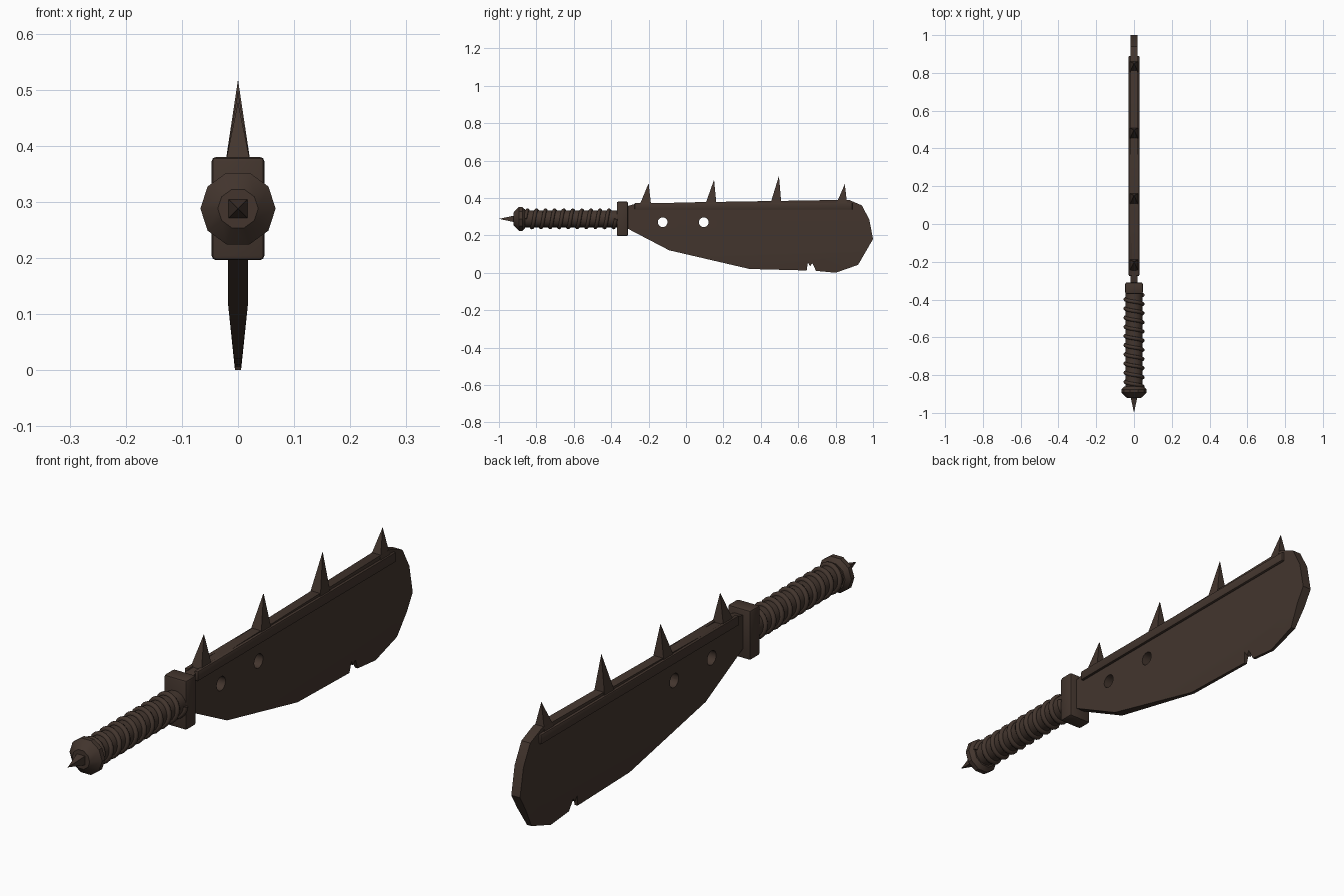
import bpy, bmesh, math
from mathutils import Matrix, Vector

if "Cube" in bpy.data.objects:
    bpy.data.objects.remove(bpy.data.objects["Cube"])

AXIS_Z = 0.288  # height of the grip's centre line

metal = bpy.data.materials.new("dark brown metal")
metal.use_nodes = True
color = (0.056, 0.036, 0.027, 1)
metal.diffuse_color = color
metal.node_tree.nodes["Principled BSDF"].inputs["Base Color"].default_value = color


def finish(name, bm, smooth=False):
    bmesh.ops.recalc_face_normals(bm, faces=bm.faces)
    mesh = bpy.data.meshes.new(name)
    bm.to_mesh(mesh)
    bm.free()
    obj = bpy.data.objects.new(name, mesh)
    bpy.context.collection.objects.link(obj)
    mesh.materials.append(metal)
    if smooth:
        select(obj)
        bpy.ops.object.shade_smooth_by_angle(angle=math.radians(30))
    return obj


def select(obj):
    bpy.ops.object.select_all(action="DESELECT")
    obj.select_set(True)
    bpy.context.view_layer.objects.active = obj


def box(name, low, high, bevel):
    bm = bmesh.new()
    low, high = Vector(low), Vector(high)
    bmesh.ops.create_cube(bm, size=1, matrix=Matrix.Translation((low + high) / 2)
                          @ Matrix.Diagonal((*(high - low), 1)))
    bmesh.ops.bevel(bm, geom=bm.edges[:], offset=bevel, segments=2, profile=0.5, affect="EDGES")
    return finish(name, bm, True)


def lathe(name, profile, sides):
    """Rings of (y, radius) around the grip axis, closed at both ends."""
    bm = bmesh.new()
    rings = []
    for y, r in profile:
        angles = [2 * math.pi * i / sides for i in range(sides)]
        rings.append([bm.verts.new((r * math.cos(a), y, AXIS_Z + r * math.sin(a))) for a in angles])
    for a, b in zip(rings, rings[1:]):
        for i in range(sides):
            j = (i + 1) % sides
            bm.faces.new((a[i], a[j], b[j], b[i]))
    bm.faces.new(rings[0])
    bm.faces.new(rings[-1])
    return finish(name, bm, True)


def pyramid(name, base, apex):
    bm = bmesh.new()
    corners = [bm.verts.new(p) for p in base]
    tip = bm.verts.new(apex)
    bm.faces.new(corners)
    for i in range(4):
        bm.faces.new((corners[i], corners[(i + 1) % 4], tip))
    return finish(name, bm)


# Blade: side outline (y, z) with a nick in the cutting edge
outline = [(-0.32, 0.355), (-0.27, 0.368), (0, 0.376), (0.87, 0.39), (0.94, 0.36), (0.98, 0.285),
           (1, 0.18), (0.92, 0.042), (0.8, 0.008), (0.695, 0.01), (0.676, 0.05), (0.663, 0.035),
           (0.652, 0.055), (0.645, 0.012), (0.34, 0.02), (-0.09, 0.12), (-0.32, 0.24)]
bm = bmesh.new()
face = bm.faces.new([bm.verts.new((-0.018, y, z)) for y, z in outline])
extruded = bmesh.ops.extrude_face_region(bm, geom=[face])["geom"]
bmesh.ops.translate(bm, vec=(0.036, 0, 0), verts=[g for g in extruded if isinstance(g, bmesh.types.BMVert)])
bmesh.ops.bisect_plane(bm, geom=bm.verts[:] + bm.edges[:] + bm.faces[:],
                       plane_co=(0, 0, 0.12), plane_no=(0, 0, 1))
for v in bm.verts:  # thin towards the cutting edge
    v.co.x *= min(1, 0.25 + 0.75 * v.co.z / 0.12)
    v.co.z = max(v.co.z, 0) if v.co.z > 0.009 else 0
blade = finish("blade", bm)

# Two round holes through the blade
for y in (-0.125, 0.095):
    bm = bmesh.new()
    bmesh.ops.create_cone(bm, cap_ends=True, segments=20, radius1=0.026, radius2=0.026, depth=0.2,
                          matrix=Matrix.Translation((0, y, 0.27)) @ Matrix.Rotation(math.pi / 2, 4, "Y"))
    cutter = finish("hole_cutter", bm)
    cutter.hide_render = True
    cut = blade.modifiers.new("hole", "BOOLEAN")
    cut.operation, cut.solver, cut.object = "DIFFERENCE", "EXACT", cutter
    select(blade)
    bpy.ops.object.modifier_apply(modifier=cut.name)
    bpy.data.objects.remove(cutter)
bpy.ops.object.shade_smooth_by_angle(angle=math.radians(25))

# Rails along both sides of the spine
for side, x0, x1 in (("left", 0.012, 0.028), ("right", -0.028, -0.012)):
    box(side + "_spine_rail", (x0, -0.275, 0.337), (x1, 0.89, 0.374), 0.005)

# Spikes on the spine: start of base, tip height
for i, (y, top) in enumerate([(-0.247, 0.478), (0.103, 0.497), (0.45, 0.518), (0.802, 0.474)]):
    base = [(-0.023, y, 0.365), (0.023, y, 0.365), (0.023, y + 0.06, 0.365), (-0.023, y + 0.06, 0.365)]
    pyramid(f"spine_spike_{i + 1}", base, (0, y + 0.047, top))

# Guard, grip and pommel
box("guard", (-0.047, -0.37, 0.196), (0.047, -0.31, 0.38), 0.008)
lathe("grip", [(-0.87, 0.045), (-0.365, 0.045)], 20)
lathe("pommel", [(-0.922, 0.036), (-0.893, 0.067), (-0.875, 0.067), (-0.86, 0.052)], 10)
s = 0.017
pyramid("pommel_spike", [(-s, -0.92, AXIS_Z - s), (s, -0.92, AXIS_Z - s),
                         (s, -0.92, AXIS_Z + s), (-s, -0.92, AXIS_Z + s)], (0, -1, AXIS_Z))

# Cord wound around the grip
turns, steps = 10, 20
curve = bpy.data.curves.new("grip_cord", "CURVE")
curve.dimensions = "3D"
curve.bevel_depth = 0.01
curve.bevel_resolution = 2
curve.use_fill_caps = True
spline = curve.splines.new("POLY")
spline.points.add(turns * steps)
for i, p in enumerate(spline.points):
    a = 2 * math.pi * i / steps
    y = -0.86 + 0.485 * i / (turns * steps)
    p.co = (0.046 * math.cos(a), y, AXIS_Z + 0.046 * math.sin(a), 1)
cord = bpy.data.objects.new("grip_cord", curve)
bpy.context.collection.objects.link(cord)
curve.materials.append(metal)
select(cord)
bpy.ops.object.convert(target="MESH")
bpy.ops.object.shade_smooth_by_angle(angle=math.radians(50))
